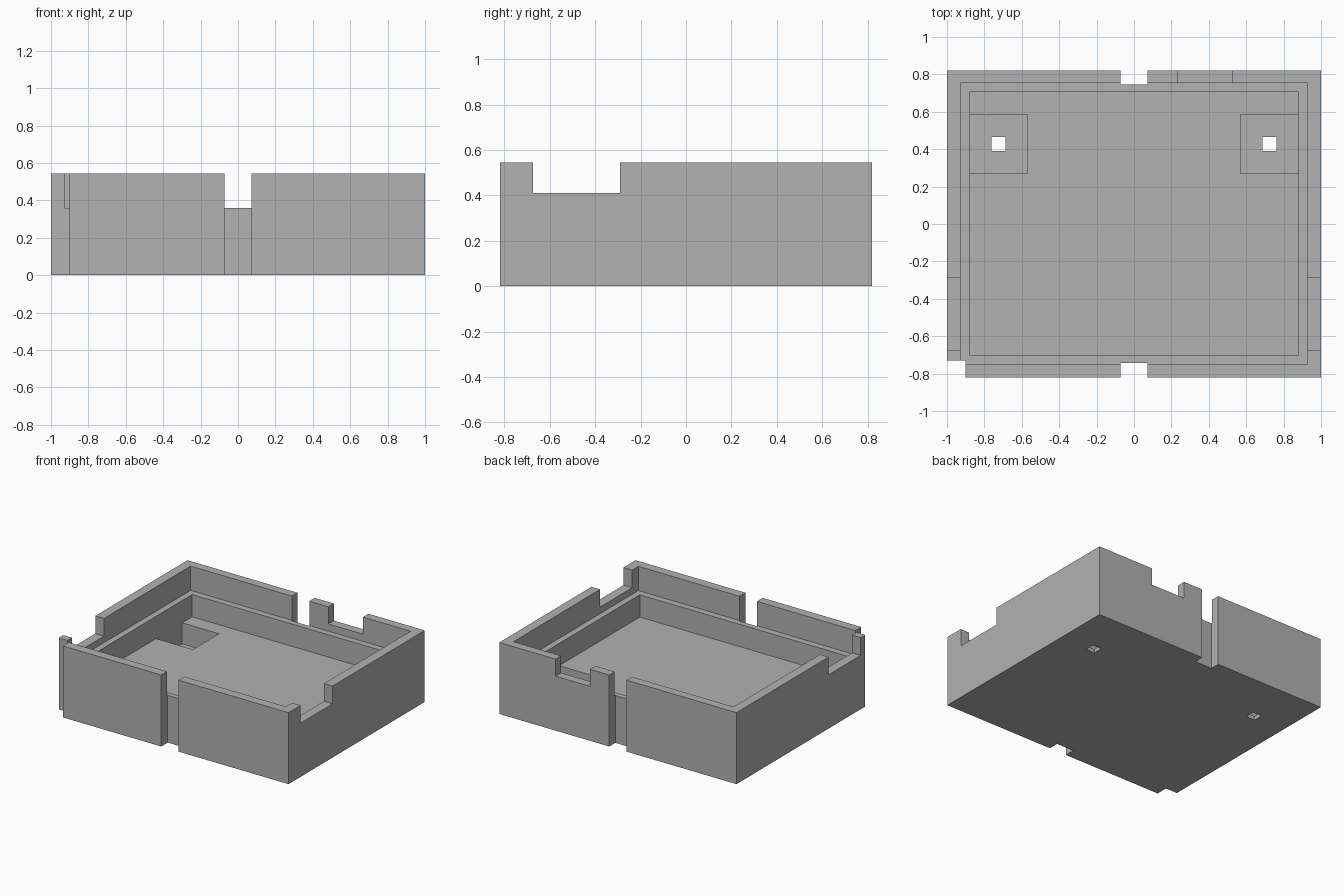
import bpy

if "Cube" in bpy.data.objects:
    bpy.data.objects.remove(bpy.data.objects["Cube"], do_unlink=True)

grey = bpy.data.materials.new("plain grey")
grey.use_nodes = True
colour = (0.445, 0.445, 0.445, 1)
grey.diffuse_color = colour
grey.node_tree.nodes["Principled BSDF"].inputs["Base Color"].default_value = colour

TOP, LEDGE, FLOOR, PIT = 0.545, 0.36, 0.19, 0.03
OVER = 0.8  # cutters run past the rim


def box(name, x, y, z):
    """Axis-aligned box from (low, high) ranges."""
    centre = [(a + b) / 2 for a, b in (x, y, z)]
    bpy.ops.mesh.primitive_cube_add(size=1, location=centre)
    ob = bpy.context.object
    ob.name = name
    ob.scale = [abs(b - a) for a, b in (x, y, z)]
    bpy.ops.object.transform_apply(location=True, rotation=False, scale=True)
    ob.data.materials.append(grey)
    return ob


# Solid block that becomes the open tray
tray = box("tray_case", (-1, 1), (-0.82, 0.82), (0, TOP))

cutters = [
    # Rim recess above the ledge, then the deeper cavity
    box("rim_recess", (-0.927, 0.927), (-0.75, 0.754), (LEDGE, OVER)),
    box("cavity", (-0.88, 0.88), (-0.7, 0.705), (FLOOR, OVER)),
    # Slots in the front and back walls
    box("front_slot", (-0.073, 0.073), (-1, -0.742), (-0.2, OVER)),
    box("back_slot", (-0.073, 0.073), (0.747, 1), (-0.2, OVER)),
    # Corner cut and shallow notch in the back rim
    box("corner_cut", (-1.2, -0.902), (-1, -0.73), (-0.2, OVER)),
    box("back_notch", (0.235, 0.525), (0.72, 1), (0.415, OVER)),
]
for side in (-1, 1):
    # Side rim notch, floor pit and square through-hole
    cutters += [
        box("side_notch", (side * 0.9, side * 1.2), (-0.675, -0.29), (0.41, OVER)),
        box("floor_pit", (side * 0.57, side * 0.88), (0.27, 0.585), (PIT, LEDGE - 0.05)),
        box("floor_hole", (side * 0.686, side * 0.762), (0.39, 0.465), (-0.2, LEDGE - 0.1)),
    ]

bpy.context.view_layer.objects.active = tray
for cutter in cutters:
    cutter.hide_render = True
    mod = tray.modifiers.new(cutter.name, "BOOLEAN")
    mod.operation = "DIFFERENCE"
    mod.solver = "EXACT"
    mod.object = cutter
    bpy.ops.object.modifier_apply(modifier=mod.name)
    bpy.data.objects.remove(cutter, do_unlink=True)

for poly in tray.data.polygons:
    poly.use_smooth = False
